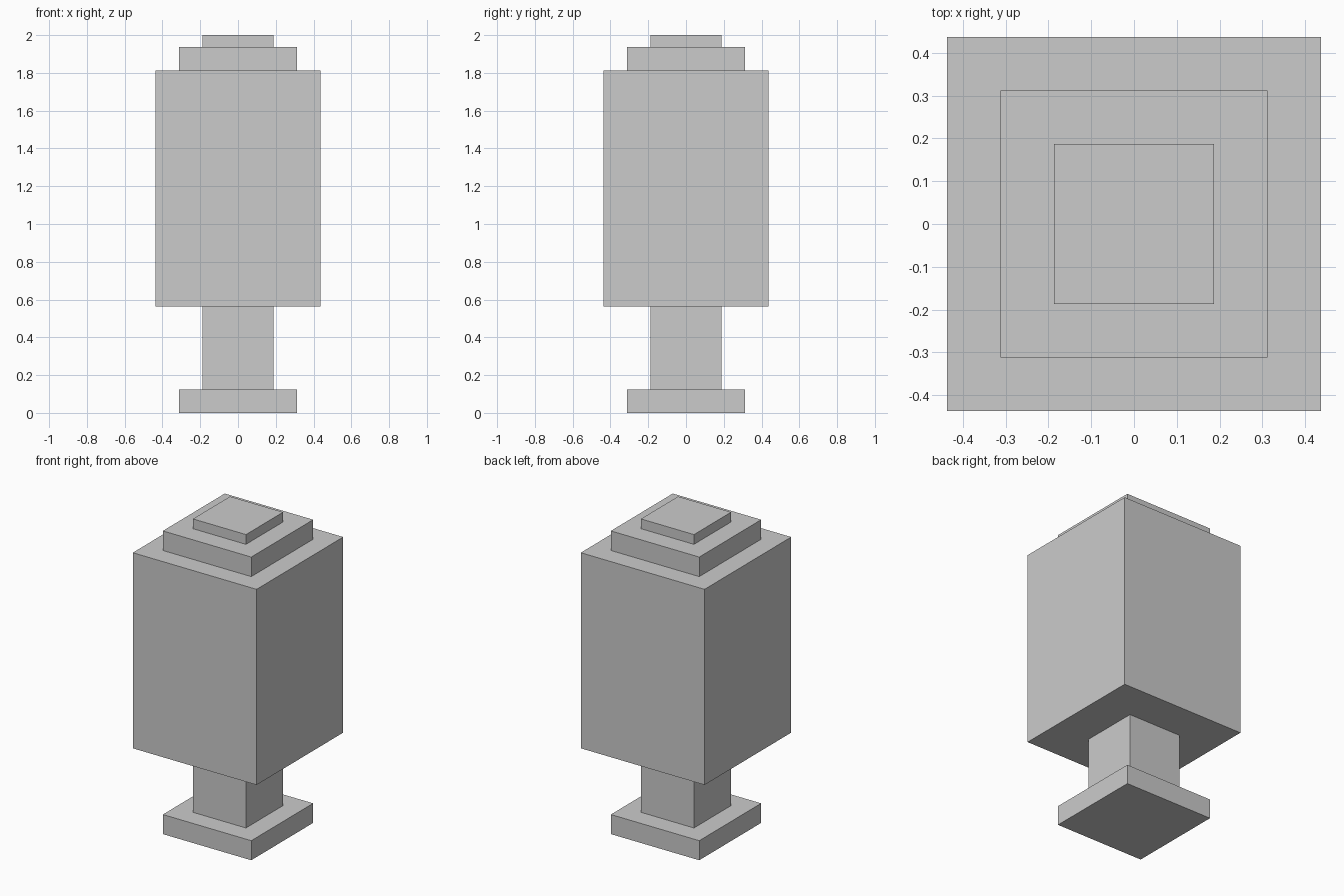
import bpy
import bmesh
from mathutils import Matrix, Vector

if "Cube" in bpy.data.objects:
    bpy.data.objects.remove(bpy.data.objects["Cube"])


def square_block(name, half, z0, z1):
    """Centred square block spanning z0..z1."""
    mesh = bpy.data.meshes.new(name)
    bm = bmesh.new()
    bmesh.ops.create_cube(bm, size=1.0, matrix=Matrix.LocRotScale(
        Vector((0, 0, (z0 + z1) / 2)), None, Vector((2 * half, 2 * half, z1 - z0))))
    bm.to_mesh(mesh)
    bm.free()
    obj = bpy.data.objects.new(name, mesh)
    bpy.context.collection.objects.link(obj)
    return obj


U = 1 / 16  # model is laid out on a sixteenth grid

# name, half width, bottom, top (in grid units)
parts = [
    ("foot_plate", 5, 0, 2),
    ("neck_post", 3, 2, 9),
    ("main_body", 7, 9, 29),
    ("lower_cap", 5, 29, 31),
    ("upper_cap", 3, 31, 32),
]
for name, half, z0, z1 in parts:
    square_block(name, half * U, z0 * U, z1 * U)
